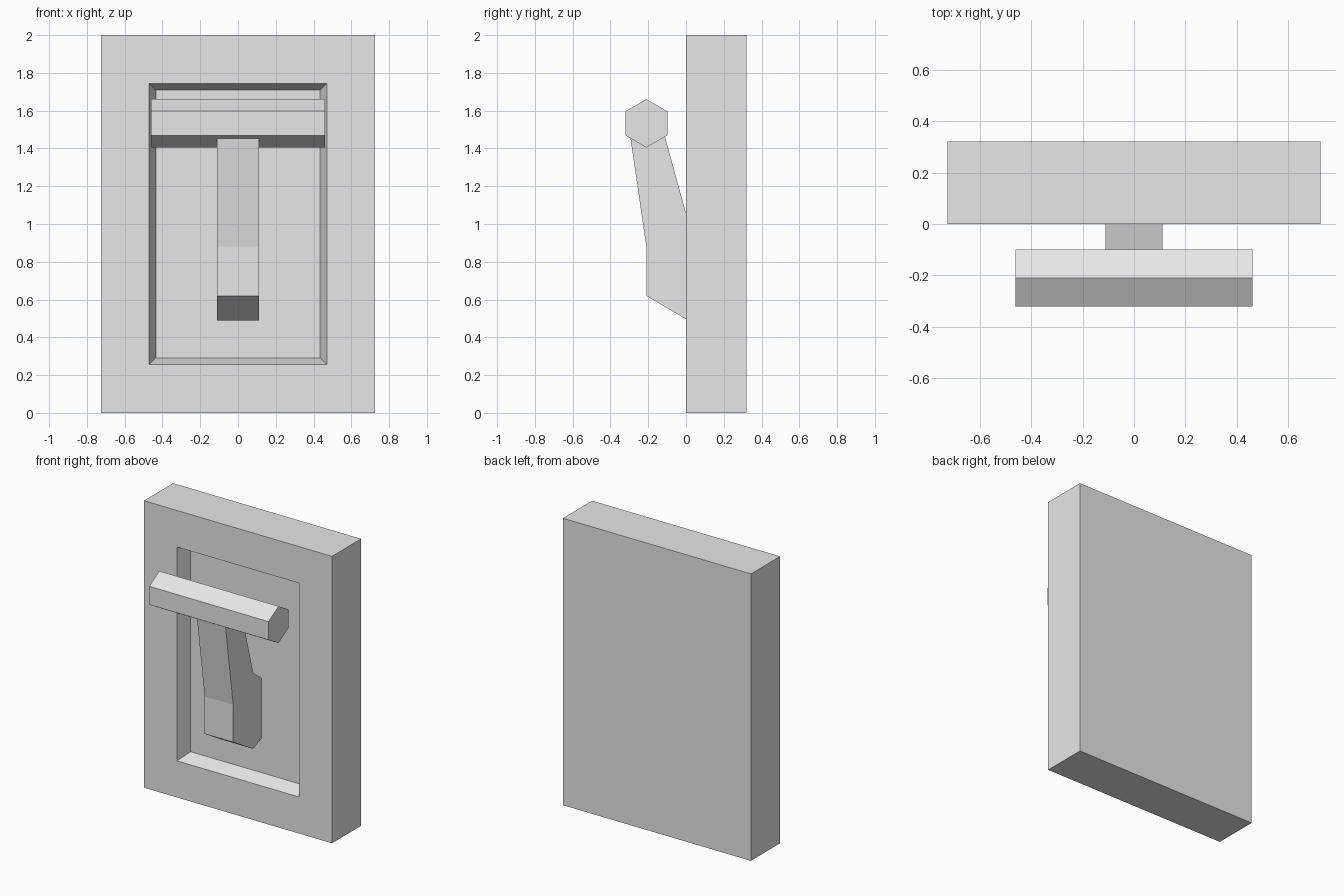
import bpy
import bmesh
from math import pi
from mathutils import Matrix

if "Cube" in bpy.data.objects:
    bpy.data.objects.remove(bpy.data.objects["Cube"], do_unlink=True)

# One plain grey for every part
grey = bpy.data.materials.new("light_grey")
grey.use_nodes = True
colour = (0.8, 0.8, 0.8, 1)
grey.diffuse_color = colour
grey.node_tree.nodes["Principled BSDF"].inputs["Base Color"].default_value = colour


def add_object(name, bm):
    bmesh.ops.recalc_face_normals(bm, faces=bm.faces)
    mesh = bpy.data.meshes.new(name)
    bm.to_mesh(mesh)
    bm.free()
    mesh.materials.append(grey)
    obj = bpy.data.objects.new(name, mesh)
    bpy.context.collection.objects.link(obj)
    return obj


# Wall plate: a slab with a tapered recess in its front
bm = bmesh.new()
bmesh.ops.create_cube(bm, size=1)
bmesh.ops.scale(bm, vec=(1.45, 0.32, 2), verts=bm.verts)
bmesh.ops.translate(bm, vec=(0, 0.16, 1), verts=bm.verts)
front = min(bm.faces, key=lambda f: f.calc_center_median().y)
for margin in (0.255, 0.035):
    bmesh.ops.inset_region(bm, faces=[front], thickness=margin,
                           use_boundary=True, use_even_offset=True)
bmesh.ops.translate(bm, vec=(0, 0.1, 0), verts=front.verts)
add_object("wall_plate", bm)

# Lever arm: side profile (y, z) extruded across x
profile = [(-0.305, 1.53), (-0.21, 0.88), (-0.21, 0.62), (0.01, 0.49),
           (0.1, 0.53), (0.1, 0.95), (0.01, 1.02), (-0.13, 1.53)]
bm = bmesh.new()
side = bm.faces.new([bm.verts.new((-0.11, y, z)) for y, z in profile])
extruded = bmesh.ops.extrude_face_region(bm, geom=[side])["geom"]
bmesh.ops.translate(bm, vec=(0.22, 0, 0),
                    verts=[v for v in extruded if isinstance(v, bmesh.types.BMVert)])
add_object("lever_arm", bm)

# Handle bar: hexagonal prism along x, with a corner pointing up
bm = bmesh.new()
bmesh.ops.create_cone(bm, cap_ends=True, segments=6,
                      radius1=0.128, radius2=0.128, depth=0.92)
if max(v.co.x for v in bm.verts) < 0.127:
    bmesh.ops.rotate(bm, matrix=Matrix.Rotation(pi / 6, 3, "Z"), verts=bm.verts)
bmesh.ops.rotate(bm, matrix=Matrix.Rotation(pi / 2, 3, "Y"), verts=bm.verts)
bmesh.ops.translate(bm, vec=(0, -0.21, 1.533), verts=bm.verts)
add_object("handle_bar", bm)
